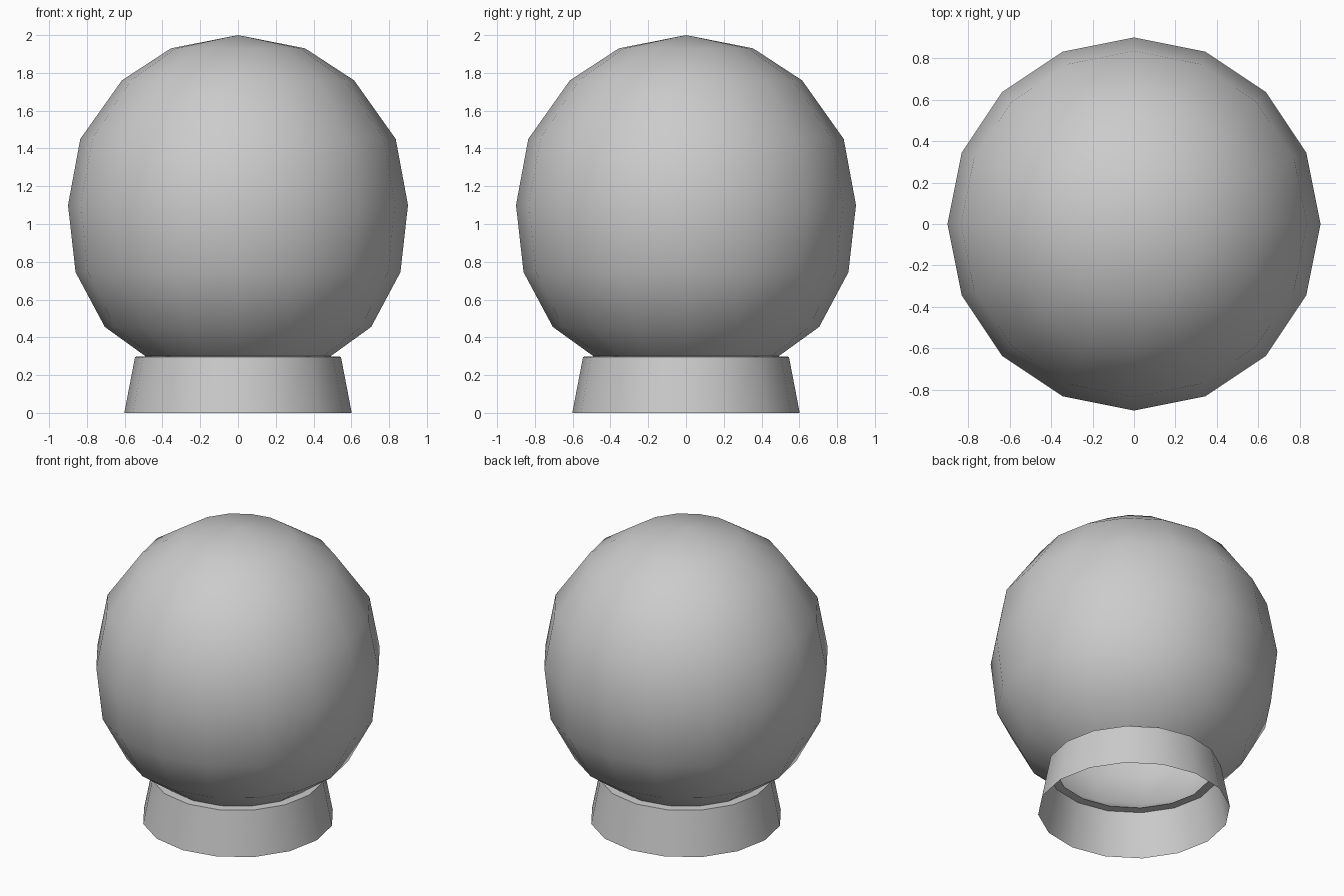
import bpy, bmesh
from math import sin, cos, pi

if "Cube" in bpy.data.objects:
    bpy.data.objects.remove(bpy.data.objects["Cube"])

SIDES = 16


def lathe(name, profile, smooth_angle):
    """Revolve (radius, height) points about z; radius 0 becomes a pole."""
    bm = bmesh.new()
    rings = []
    for r, z in profile:
        n = SIDES if r > 0 else 1
        rings.append([bm.verts.new((r * cos(2 * pi * i / SIDES),
                                    r * sin(2 * pi * i / SIDES), z)) for i in range(n)])
    for a, b in zip(rings, rings[1:]):
        for i in range(SIDES):
            j = (i + 1) % SIDES
            if len(b) == 1:
                bm.faces.new((a[i], a[j], b[0]))
            else:
                bm.faces.new((a[i], a[j], b[j], b[i]))
    mesh = bpy.data.meshes.new(name)
    bm.to_mesh(mesh)
    bm.free()
    obj = bpy.data.objects.new(name, mesh)
    bpy.context.collection.objects.link(obj)
    bpy.ops.object.select_all(action='DESELECT')
    obj.select_set(True)
    bpy.context.view_layer.objects.active = obj
    bpy.ops.object.shade_smooth_by_angle(angle=smooth_angle)
    return obj


# Hollow globe, open at the neck
lathe("globe", [(0.49, 0.30), (0.705, 0.455), (0.86, 0.745), (0.90, 1.10),
                (0.835, 1.45), (0.615, 1.76), (0.355, 1.93), (0, 2.0)], pi / 3)

# Tapered collar, open underneath, with a narrow ledge meeting the globe
lathe("base_collar", [(0.602, 0), (0.545, 0.297), (0.49, 0.30)], pi / 4)
